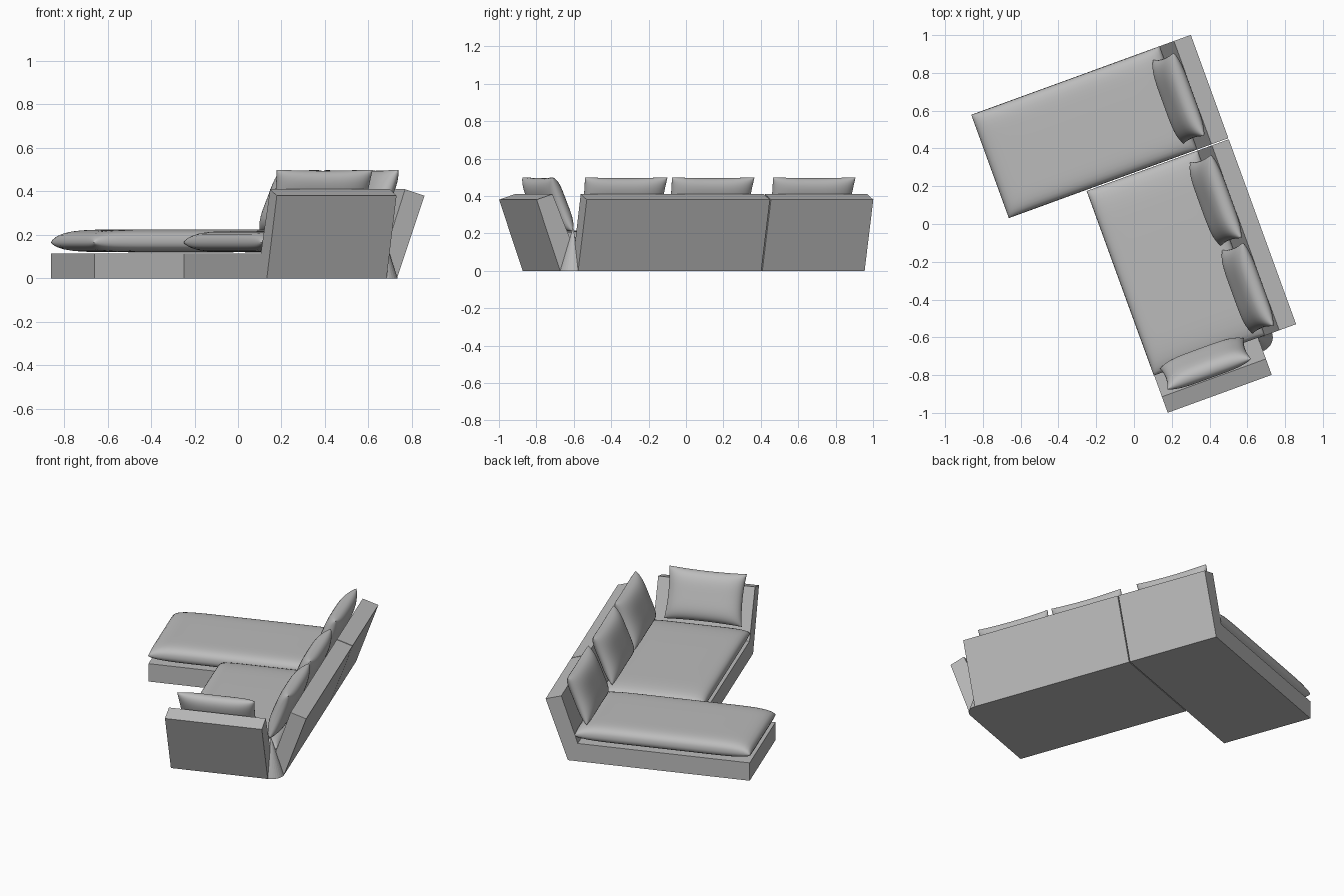
import bpy, bmesh, math
from mathutils import Matrix

cube = bpy.data.objects.get("Cube")
if cube:
    bpy.data.objects.remove(cube, do_unlink=True)

# One upholstery colour
fabric = bpy.data.materials.new("grey_fabric")
fabric.use_nodes = True
GREY = (0.5, 0.5, 0.5, 1)
fabric.diffuse_color = GREY
fabric.node_tree.nodes["Principled BSDF"].inputs["Base Color"].default_value = GREY

# The whole sofa is turned on the floor
TURN = Matrix.Rotation(math.radians(20), 4, "Z")


def finish(name, bm, local=Matrix(), smooth=False):
    bmesh.ops.recalc_face_normals(bm, faces=bm.faces)
    mesh = bpy.data.meshes.new(name)
    bm.to_mesh(mesh)
    bm.free()
    mesh.materials.append(fabric)
    obj = bpy.data.objects.new(name, mesh)
    bpy.context.collection.objects.link(obj)
    obj.matrix_world = TURN @ local
    if smooth:
        bpy.ops.object.select_all(action="DESELECT")
        obj.select_set(True)
        bpy.context.view_layer.objects.active = obj
        bpy.ops.object.shade_smooth_by_angle(angle=math.radians(50))
    return obj


def extrude_profile(name, points, start, end, along):
    """Extrude a (depth, height) profile along the given axis."""
    bm = bmesh.new()
    place = (lambda d, z, s: (d, s, z)) if along == "y" else (lambda d, z, s: (s, d, z))
    rings = [[bm.verts.new(place(d, z, s)) for d, z in points] for s in (start, end)]
    bm.faces.new(rings[0])
    bm.faces.new(rings[1])
    n = len(points)
    for i in range(n):
        j = (i + 1) % n
        bm.faces.new((rings[0][i], rings[0][j], rings[1][j], rings[1][i]))
    return finish(name, bm)


def cushion(name, size, up, down, power, root, pinch, local, steps=24):
    """Two domed sheets sharing a rim, with edges pulled in between the corners."""
    bm = bmesh.new()
    params = [math.sin(math.pi * (i / steps - 0.5)) for i in range(steps + 1)]
    for height in (up, -down):
        grid = []
        for s in params:
            row = []
            for t in params:
                dome = max(0, (1 - abs(s) ** power) * (1 - abs(t) ** power)) ** (1 / root)
                x = size[0] / 2 * s * (1 - pinch * (1 - t * t))
                y = size[1] / 2 * t * (1 - pinch * (1 - s * s))
                row.append(bm.verts.new((x, y, height * dome)))
            grid.append(row)
        for i in range(steps):
            for j in range(steps):
                bm.faces.new((grid[i][j], grid[i + 1][j], grid[i + 1][j + 1], grid[i][j + 1]))
    bmesh.ops.remove_doubles(bm, verts=bm.verts, dist=0.0001)
    return finish(name, bm, local, smooth=True)


# Base and leaning backrest of each module
def module_profile(front):
    return [(front, 0), (0.49, 0), (0.625, 0.38), (0.53, 0.41), (0.43, 0.115), (front, 0.115)]


extrude_profile("chaise_frame", module_profile(-0.61), 0.256, 0.838, "y")
extrude_profile("seat_frame", module_profile(-0.174), -0.792, 0.25, "y")

# Leaning armrest
arm = [(-0.79, 0), (-0.866, 0), (-1.0, 0.38), (-0.91, 0.41), (-0.785, 0.115)]
extrude_profile("armrest", arm, -0.174, 0.412, "x")

# Rounded corner fill between armrest and backrest
bm = bmesh.new()
apex = bm.verts.new((0.41, -0.79, 0.24))
centre = bm.verts.new((0.41, -0.79, 0))
arc = [bm.verts.new((0.41 + 0.08 * math.cos(a), -0.79 - 0.076 * math.sin(a), 0))
       for a in [math.pi / 2 * i / 8 for i in range(9)]]
for a, b in zip(arc, arc[1:]):
    bm.faces.new((a, b, apex))
    bm.faces.new((a, b, centre))
bm.faces.new((centre, arc[0], apex))
bm.faces.new((centre, arc[-1], apex))
finish("corner_fill", bm)


# Seat cushions
def seat(name, x0, x1, y0, y1, up):
    local = Matrix.Translation(((x0 + x1) / 2, (y0 + y1) / 2, 0.165))
    cushion(name, (x1 - x0, y1 - y0), up, 0.045, 8, 2.5, 0, local)


seat("chaise_cushion", -0.612, 0.45, 0.256, 0.838, 0.06)
seat("seat_cushion", -0.176, 0.45, -0.79, 0.25, 0.052)


# Loose pillows leaning on the backrest and armrest
def pillow(name, x, y, heading):
    local = (Matrix.Translation((x, y, 0.355))
             @ Matrix.Rotation(math.radians(heading), 4, "Z")
             @ Matrix.Rotation(math.radians(68), 4, "X"))
    cushion(name, (0.47, 0.31), 0.06, 0.05, 4, 2, 0.05, local)


for label, y in (("chaise", 0.545), ("middle", -0.03), ("end", -0.525)):
    pillow(label + "_back_pillow", 0.45, y, -90)
pillow("arm_pillow", 0.103, -0.825, 180)
